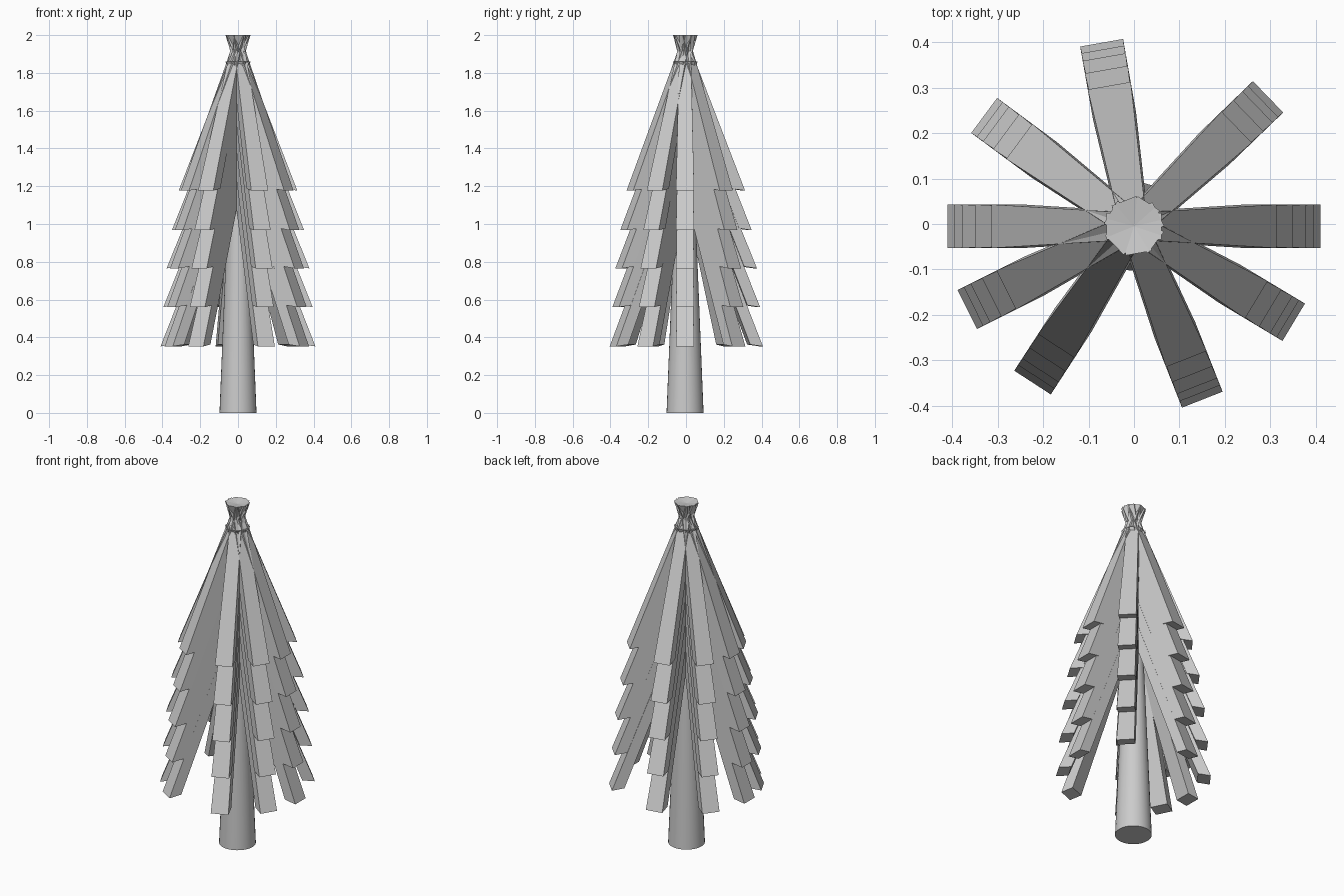
import bpy, bmesh, math
from mathutils import Vector, Matrix

if "Cube" in bpy.data.objects:
    bpy.data.objects.remove(bpy.data.objects["Cube"])

CENTRE = Vector((0, -0.005, 0))
ANGLES = [0, 44, 100, 143.5, 180, 206.5, 237, 291.5, 329]
# outer tip radius, tip height and apex height of each branch tier
TIERS = [(0.41, 0.352, 1.40), (0.395, 0.56, 1.55), (0.378, 0.765, 1.70),
         (0.35, 0.967, 1.85), (0.314, 1.177, 1.99)]


def add_branch(bm, radius, height, top, angle):
    """Tapered plank from the apex down to its outer tip, turned about the trunk."""
    rot = Matrix.Rotation(math.radians(angle), 4, 'Z')
    rings = []
    for p, half_w, thick in ((Vector((radius, 0, height)), 0.048, 0.068),
                             (Vector((0, 0, top)), 0.029, 0.06)):
        side = Vector((0, half_w, 0))
        inward = Vector((-thick, 0, -0.012 if radius == p.x else 0.01))
        pts = (p - side, p + side, p + side + inward, p - side + inward)
        rings.append([bm.verts.new(rot @ q + CENTRE) for q in pts])
    a, b = rings
    bm.faces.new(a)
    bm.faces.new(b[::-1])
    for i in range(4):
        j = (i + 1) % 4
        bm.faces.new((a[j], a[i], b[i], b[j]))


# branch tiers
for n, (radius, height, top) in enumerate(TIERS, 1):
    bm = bmesh.new()
    for angle in ANGLES:
        add_branch(bm, radius, height, top, angle)
    bmesh.ops.recalc_face_normals(bm, faces=bm.faces)
    mesh = bpy.data.meshes.new(f"branch_tier_{n}")
    bm.to_mesh(mesh)
    bm.free()
    bpy.context.collection.objects.link(bpy.data.objects.new(f"branch_tier_{n}", mesh))

# trunk
bpy.ops.mesh.primitive_cone_add(vertices=32, radius1=0.098, radius2=0.02, depth=1.93,
                                location=CENTRE + Vector((0, 0, 0.965)))
bpy.context.object.name = "trunk"
bpy.ops.object.shade_smooth_by_angle()
